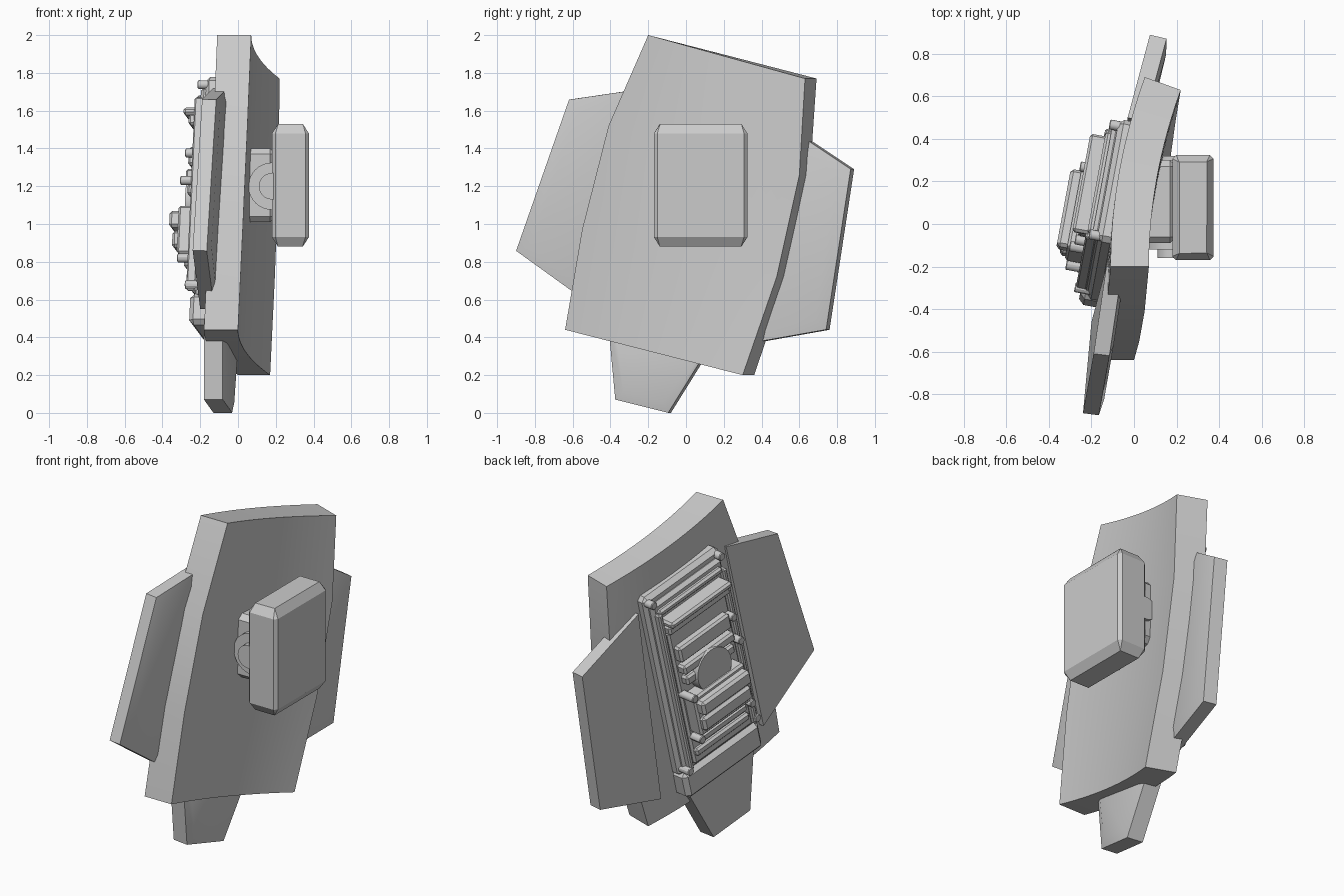
import bpy, bmesh, math
from mathutils import Vector, Matrix

old = bpy.data.objects.get("Cube")
if old:
    bpy.data.objects.remove(old)

grey = bpy.data.materials.new("light_grey")
grey.use_nodes = True
grey.diffuse_color = (0.6, 0.6, 0.6, 1)
grey.node_tree.nodes["Principled BSDF"].inputs["Base Color"].default_value = (0.6, 0.6, 0.6, 1)


def finish(name, bm, matrix=None, bevel=0, smooth=False):
    """Turn a bmesh into a named object."""
    bmesh.ops.recalc_face_normals(bm, faces=bm.faces)
    mesh = bpy.data.meshes.new(name)
    bm.to_mesh(mesh)
    bm.free()
    mesh.materials.append(grey)
    obj = bpy.data.objects.new(name, mesh)
    bpy.context.collection.objects.link(obj)
    if matrix:
        obj.matrix_world = matrix
    if bevel:
        mod = obj.modifiers.new("chamfer", 'BEVEL')
        mod.width = bevel
        mod.segments = 1
    if smooth:
        bpy.ops.object.select_all(action='DESELECT')
        obj.select_set(True)
        bpy.context.view_layer.objects.active = obj
        bpy.ops.object.shade_smooth_by_angle(angle=math.radians(30))
    return obj


def cuboid(lo, hi):
    bm = bmesh.new()
    bmesh.ops.create_cube(bm, size=1)
    for vert in bm.verts:
        vert.co = Vector([l + (c + 0.5) * (h - l) for l, h, c in zip(lo, hi, vert.co)])
    return bm


def cylinder(name, radius, depth, matrix, bevel=0.0, sides=32):
    bm = bmesh.new()
    bmesh.ops.create_cone(bm, cap_ends=True, segments=sides, radius1=radius,
                          radius2=radius, depth=depth)
    return finish(name, bm, matrix, bevel, smooth=True)


def slab(name, back, rim, inset, rise):
    """Flat plate from its back outline, with a softly raised front face."""
    bm = bmesh.new()
    face = bm.faces.new([bm.verts.new(p) for p in back])
    face.normal_update()
    normal = face.normal.copy()
    if normal.x < 0:
        normal.negate()
    ext = bmesh.ops.extrude_face_region(bm, geom=[face], use_keep_orig=True)
    verts = [g for g in ext["geom"] if isinstance(g, bmesh.types.BMVert)]
    top = [g for g in ext["geom"] if isinstance(g, bmesh.types.BMFace)]
    bmesh.ops.translate(bm, verts=verts, vec=normal * rim)
    bmesh.ops.recalc_face_normals(bm, faces=bm.faces)
    bmesh.ops.inset_region(bm, faces=top, thickness=inset, depth=rise)
    return finish(name, bm, smooth=True)


# Curved main plate: straight across the thickness, bowed along its width
left = [(0.0, -0.64, 0.44), (0.025, -0.55, 0.97), (0.05, -0.41, 1.52), (0.07, -0.2, 2.0)]
right = [(0.17, 0.3, 0.2), (0.195, 0.48, 0.72), (0.215, 0.6, 1.26), (0.22, 0.63, 1.77)]
COLS, THICK = 16, 0.18
bm = bmesh.new()
front, rear = [], []
for l, r in zip(left, right):
    l, r = Vector(l), Vector(r)
    f_row, r_row = [], []
    for i in range(COLS + 1):
        t = i / COLS
        p = l.lerp(r, t)
        p.x = l.x + (r.x - l.x) * t * t
        slope = 2 * t * (r.x - l.x) / (r.y - l.y)
        n = Vector((-1, slope, 0)).normalized() * THICK
        f_row.append(bm.verts.new(p))
        r_row.append(bm.verts.new(p + n))
    front.append(f_row)
    rear.append(r_row)
for grid in (front, rear):
    for a, b in zip(grid, grid[1:]):
        for i in range(COLS):
            bm.faces.new((a[i], a[i + 1], b[i + 1], b[i]))
for row in (0, -1):
    for i in range(COLS):
        bm.faces.new((front[row][i], front[row][i + 1], rear[row][i + 1], rear[row][i]))
for j in range(len(left) - 1):
    for col in (0, -1):
        bm.faces.new((front[j][col], front[j + 1][col], rear[j + 1][col], rear[j][col]))
finish("main_plate", bm, smooth=True)

# Side wings and the lower tab
slab("front_wing", [(-0.13, -0.2, 1.72), (-0.19, -0.61, 1.66),
                    (-0.24, -0.89, 0.86), (-0.2, -0.46, 0.55)], 0.075, 0.08, 0.015)
slab("rear_wing", [(-0.03, 0.5, 1.55), (0.075, 0.89, 1.29),
                   (0.045, 0.76, 0.44), (-0.05, 0.31, 0.36)], 0.08, 0.08, 0.015)
slab("lower_tab", [(-0.18, -0.4, 0.5), (-0.18, -0.36, 0.07),
                   (-0.13, -0.08, 0.0), (-0.1, 0.2, 0.45)], 0.1, 0.06, 0.015)

# Outer block: slim chamfers on the upright edges, tapered top and bottom
bm = cuboid((0.18, -0.17, 0.93), (0.375, 0.325, 1.48))
upright = [e for e in bm.edges if abs(e.verts[0].co.z - e.verts[1].co.z) > 0.1]
bmesh.ops.bevel(bm, geom=upright, offset=0.018, segments=1, affect='EDGES')
bm.normal_update()
ends = [f for f in bm.faces if abs(f.normal.z) > 0.9]
bmesh.ops.inset_individual(bm, faces=ends, thickness=0.036, depth=0.05)
finish("outer_block", bm)

# Hinged mount
finish("mount_block", cuboid((0.0, -0.09, 1.01), (0.2, 0.3, 1.4)), bevel=0.03)
spin = Matrix.Rotation(math.pi / 2, 4, 'X')
for name, radius, y0, y1 in (("hinge_drum", 0.125, -0.12, 0.3), ("hinge_pin", 0.07, -0.16, 0.32)):
    place = Matrix.Translation((0.18, (y0 + y1) / 2, 1.2)) @ spin
    cylinder(name, radius, y1 - y0, place)

# Local frame of the equipment panel: X outward to the block, Y across, Z up the plate
across = Vector((0.18, 0.97, -0.24)).normalized()
up = Vector((0.045, 0.24, 0.97))
up = (up - across * up.dot(across)).normalized()
out = across.cross(up)
frame = Matrix((out, across, up)).transposed().to_4x4()
frame.translation = (-0.09, 0.06, 1.12)


def part(name, u, v, w, bevel=0.012):
    """Panel piece spanning u across, v up, and standing w off the plate."""
    return finish(name, cuboid((-w, u[0], v[0]), (0.03, u[1], v[1])), frame, bevel)


part("panel_base", (-0.3, 0.3), (-0.6, 0.61), 0.06, 0.025)
part("panel_step", (-0.28, 0.28), (-0.57, 0.56), 0.085, 0.02)
part("panel_bed", (-0.24, 0.22), (-0.54, 0.35), 0.105)
part("lower_box", (-0.3, 0.3), (-0.74, -0.57), 0.09, 0.025)

# Long rails beside the bed
for i, u in enumerate((-0.26, 0.25)):
    part(f"rail_{i}", (u - 0.015, u + 0.015), (-0.55, 0.5), 0.115, 0.008)

# Cross slats: centre height, half height, half width, stand-off
slats = [(0.5, 0.02, 0.25, 0.11), (0.39, 0.03, 0.24, 0.15), (0.435, 0.02, 0.24, 0.18),
         (0.2, 0.05, 0.2, 0.15), (0.1, 0.03, 0.2, 0.16), (0.02, 0.03, 0.19, 0.15),
         (-0.38, 0.025, 0.19, 0.15), (-0.46, 0.025, 0.21, 0.13)]
for i, (v, h, half, w) in enumerate(slats):
    part(f"slat_{i}", (-half, half), (v - h, v + h), w)
part("stack_base", (-0.2, 0.2), (-0.33, -0.07), 0.19)
for i, (v, w) in enumerate(((-0.14, 0.24), (-0.25, 0.22))):
    part(f"stack_bar_{i}", (-0.19, 0.19), (v - 0.045, v + 0.045), w, 0.015)

# Round dial and small bolts
turn = Matrix.Rotation(math.pi / 2, 4, 'Y')
cylinder("dial", 0.13, 0.17, frame @ Matrix.Translation((-0.085, 0, 0)) @ turn)
bolts = [(-0.27, 0.57, 0.1), (0.27, 0.57, 0.1), (0.27, -0.55, 0.12), (-0.27, -0.52, 0.12),
         (-0.22, 0.06, 0.18), (-0.22, 0.21, 0.16), (0.2, -0.07, 0.2), (0.19, -0.36, 0.18),
         (-0.21, -0.36, 0.18)]
for i, (u, v, w) in enumerate(bolts):
    cylinder(f"bolt_{i}", 0.024, w, frame @ Matrix.Translation((-w / 2, u, v)) @ turn, 0.004, 12)
